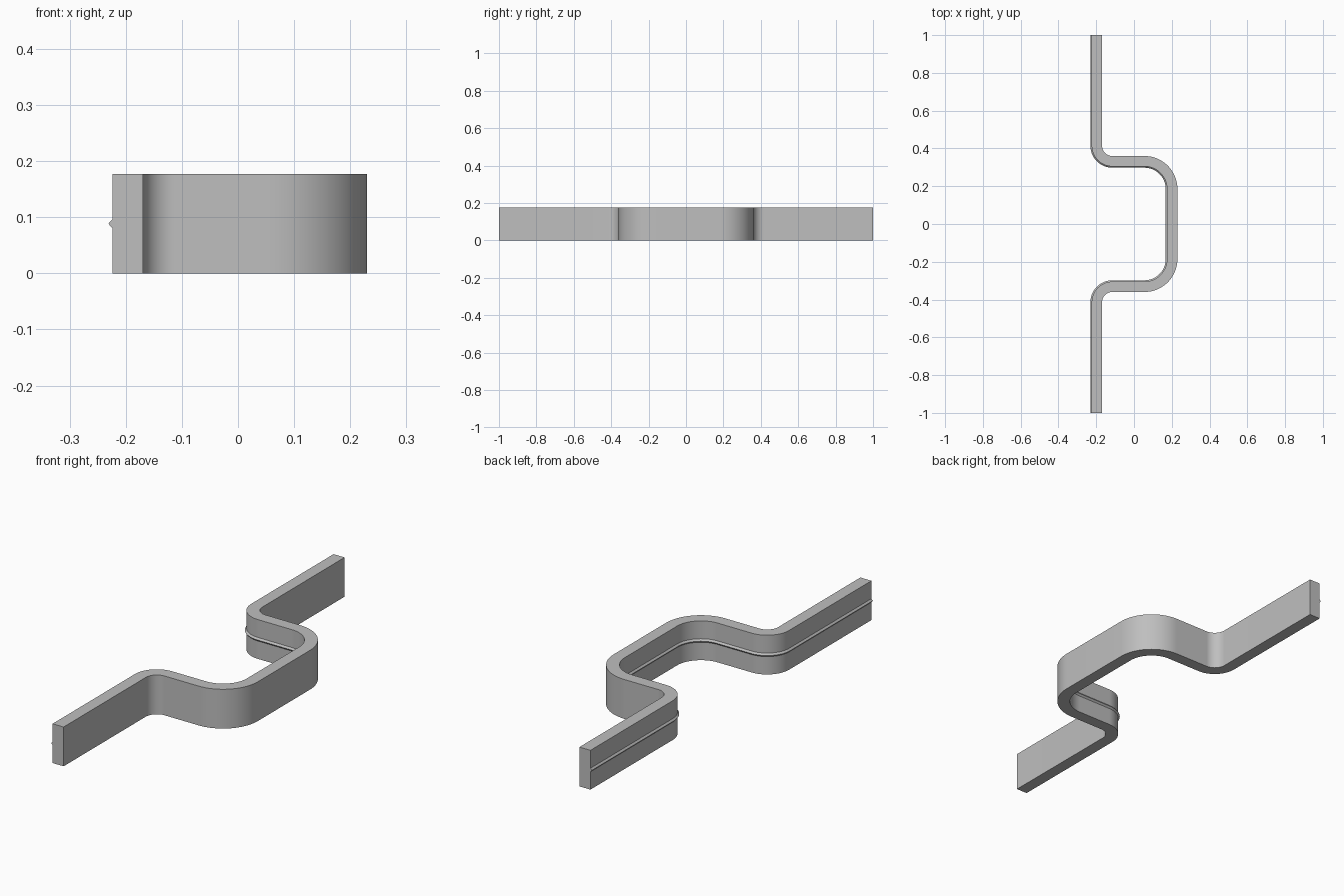
import bpy, bmesh
from math import radians, sin, cos
from mathutils import Vector

old = bpy.data.objects.get("Cube")
if old:
    bpy.data.objects.remove(old, do_unlink=True)

HEIGHT, HALF, RIDGE = 0.177, 0.0275, 0.007
MID, RIDGE_HALF = HEIGHT / 2, 0.008
SEGMENTS = 20

# Grey metal
grey = bpy.data.materials.new("grey_metal")
grey.use_nodes = True
colour = (0.52, 0.52, 0.52, 1)
grey.diffuse_color = colour
grey.node_tree.nodes["Principled BSDF"].inputs["Base Color"].default_value = colour


def arc(cx, cy, radius, start, end):
    """Centreline points, each with the heading-left normal."""
    turn = 1 if end > start else -1
    points = []
    for i in range(SEGMENTS + 1):
        a = radians(start + (end - start) * i / SEGMENTS)
        d = Vector((cos(a), sin(a), 0))
        points.append((Vector((cx, cy, 0)) + d * radius, -turn * d))
    return points


# Half of the hat-shaped path, then its mirror across y = 0
flange_x = -0.231 + RIDGE + HALF
foot = arc(-0.114, -0.415, -0.114 - flange_x, 180, 90)
crown = arc(0.055, -0.185, 0.1475, -90, 0)
half = [(Vector((flange_x, -1, 0)), Vector((-1, 0, 0)))] + foot + crown
flip = Vector((1, -1, 1))
path = half + [(p * flip, n * flip) for p, n in reversed(half)]

# Flat bar cross-section with a pointed rib on one face: (offset, height)
section = [(-HALF, 0), (HALF, 0), (HALF, MID - RIDGE_HALF), (HALF + RIDGE, MID),
           (HALF, MID + RIDGE_HALF), (HALF, HEIGHT), (-HALF, HEIGHT)]

# Sweep the section along the path
bm = bmesh.new()
rings = [[bm.verts.new(p + n * o + Vector((0, 0, z))) for o, z in section] for p, n in path]
count = len(section)
for a, b in zip(rings, rings[1:]):
    for i in range(count):
        j = (i + 1) % count
        bm.faces.new((a[i], a[j], b[j], b[i]))
bm.faces.new(rings[0])
bm.faces.new(rings[-1])
bmesh.ops.recalc_face_normals(bm, faces=bm.faces)

mesh = bpy.data.meshes.new("bent_bracket")
bm.to_mesh(mesh)
bm.free()
mesh.materials.append(grey)
bracket = bpy.data.objects.new("bent_bracket", mesh)
bpy.context.collection.objects.link(bracket)
bpy.context.view_layer.objects.active = bracket
bracket.select_set(True)
bpy.ops.object.shade_smooth_by_angle(angle=radians(30))
